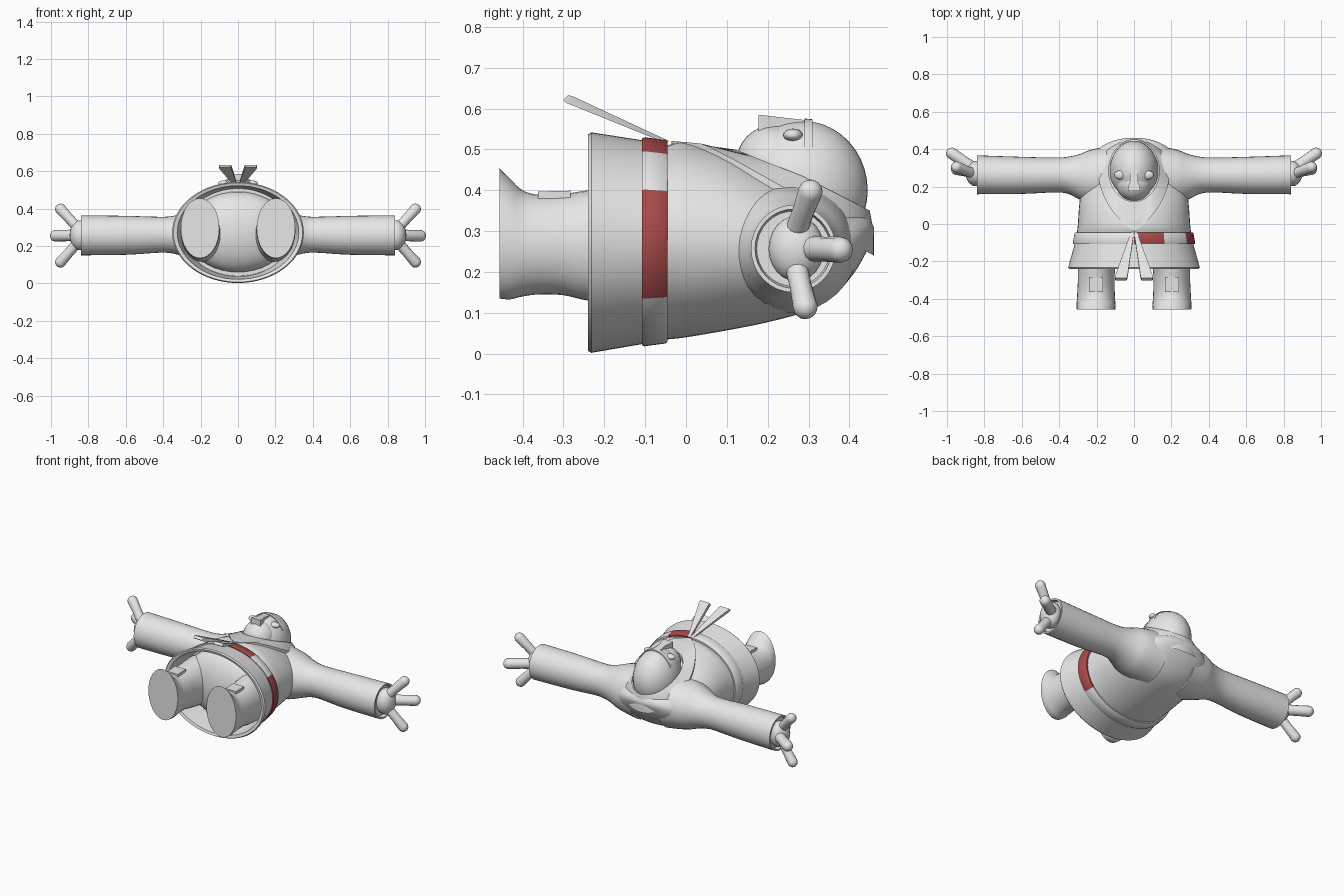
import bpy, bmesh, math
from mathutils import Vector

if "Cube" in bpy.data.objects:
    bpy.data.objects.remove(bpy.data.objects["Cube"])


def material(name, rgb):
    m = bpy.data.materials.new(name)
    m.diffuse_color = (*rgb, 1)
    m.use_nodes = True
    m.node_tree.nodes["Principled BSDF"].inputs["Base Color"].default_value = m.diffuse_color
    return m


GREY = material("light grey", (0.8, 0.8, 0.8))
RED = material("belt red", (0.40, 0.07, 0.07))


def finish(name, bm, mats=(GREY,), angle=40):
    bmesh.ops.recalc_face_normals(bm, faces=bm.faces[:])
    me = bpy.data.meshes.new(name)
    bm.to_mesh(me)
    bm.free()
    ob = bpy.data.objects.new(name, me)
    bpy.context.collection.objects.link(ob)
    for m in mats:
        me.materials.append(m)
    bpy.ops.object.select_all(action='DESELECT')
    ob.select_set(True)
    bpy.context.view_layer.objects.active = ob
    bpy.ops.object.shade_smooth_by_angle(angle=math.radians(angle))
    return ob


def loft(name, rings, wrap=False, angle=40):
    """Skin a list of rings; cap the ends, or join last to first."""
    bm = bmesh.new()
    vs = [[bm.verts.new(p) for p in r] for r in rings]
    n = len(rings[0])
    pairs = list(zip(vs, vs[1:])) + ([(vs[-1], vs[0])] if wrap else [])
    for a, b in pairs:
        for j in range(n):
            k = (j + 1) % n
            bm.faces.new((a[j], a[k], b[k], b[j]))
    if not wrap:
        bm.faces.new(vs[0])
        bm.faces.new(vs[-1])
    return finish(name, bm, angle=angle)


def smooth(keys, steps=4):
    """Catmull-Rom resampling of section keys."""
    out = []
    for i in range(len(keys) - 1):
        p = [keys[max(0, min(len(keys) - 1, i + d))] for d in (-1, 0, 1, 2)]
        for s in range(steps):
            t = s / steps
            out.append(tuple(0.5 * (2 * b + (c - a) * t + (2 * a - 5 * b + 4 * c - d) * t * t
                                    + (3 * b - a - 3 * c + d) * t ** 3) for a, b, c, d in zip(*p)))
    return out + [keys[-1]]


def interp(x, pts):
    for (x0, y0), (x1, y1) in zip(pts, pts[1:]):
        if x <= x1:
            return y0 + (y1 - y0) * (x - x0) / (x1 - x0)
    return pts[-1][1]


def ring_y(y, cx, cz, rx, rz, n=48):
    return [(cx + rx * math.cos(a), y, cz + rz * math.sin(a))
            for a in (2 * math.pi * i / n for i in range(n))]


def ring_x(x, cy, cz, ry, rz, n=32):
    return [(x, cy + ry * math.cos(a), cz + rz * math.sin(a))
            for a in (2 * math.pi * i / n for i in range(n))]


def ball(name, c, r, seg=32):
    bm = bmesh.new()
    bmesh.ops.create_uvsphere(bm, u_segments=seg, v_segments=seg // 2, radius=1)
    for v in bm.verts:
        v.co = Vector([v.co[i] * r[i] + c[i] for i in range(3)])
    return finish(name, bm, angle=60)


def capsule(name, a, b, ra, rb, n=14):
    a, b = Vector(a), Vector(b)
    d = (b - a).normalized()
    u = d.orthogonal().normalized()
    w = d.cross(u)
    secs = [(a, ra), (a.lerp(b, 0.4), ra * 0.95)]
    secs += [(b + d * rb * (math.sin(t) - 1), rb * math.cos(t)) for t in (0, .35, .7, 1.05, 1.4)]
    return loft(name, [[c + (u * math.cos(t) + w * math.sin(t)) * r
                        for t in (2 * math.pi * i / n for i in range(n))] for c, r in secs], angle=60)


# upper robe: y, low z, high z, half width
torso = [(-.045, .035, .51, .305), (0, .04, .518, .30), (.1, .057, .497, .293),
         (.2, .077, .455, .28), (.3, .105, .41, .255), (.36, .14, .38, .225),
         (.41, .195, .355, .18), (.445, .255, .335, .11), (.46, .29, .31, .04)]
loft("robe_body", [ring_y(y, 0, (lo + hi) / 2, w, (hi - lo) / 2) for y, lo, hi, w in smooth(torso)])

# flared hollow skirt with a thick rim
skirt = [(-.1, 0, .272, .29, .235), (-.235, 0, .272, .325, .25), (-.24, 0, .272, .345, .265),
         (-.232, 0, .272, .352, .27), (-.11, 0, .273, .318, .25), (-.045, 0, .273, .306, .238)]
loft("robe_skirt", [ring_y(*k, n=64) for k in skirt])

# belt, red on part of one side
belt = loft("belt", [ring_y(*k, n=120) for k in
                     ((-.108, 0, .274, .30, .235), (-.108, 0, .274, .325, .253), (-.102, 0, .274, .327, .256),
                      (-.05, 0, .274, .318, .249), (-.045, 0, .274, .313, .245), (-.045, 0, .274, .29, .225))],
            wrap=True)
belt.data.materials.append(RED)
for f in belt.data.polygons:
    ang = math.degrees(math.atan2((f.center.z - .274) / .256, f.center.x / .327))
    if 60 < ang < 90 or -33 < ang < 30:
        f.material_index = 1

# collar: teardrop outer edge rising to an oval around the head
OUT_Z = [(-.035, .515), (.04, .508), (.12, .468), (.25, .395), (.38, .335), (.46, .29)]
IN_Z = [(.12, .50), (.285, .435), (.45, .35)]
outer, inner = [], []
for i in range(64):
    t = 2 * math.pi * i / 64
    y = .2125 - .2475 * math.cos(t)
    outer.append((.225 * math.sin(t) * abs(math.sin(t / 2)) ** .6, y, interp(y, OUT_Z)))
    y = .285 - .165 * math.cos(t)
    inner.append((.135 * math.sin(t), y, interp(y, IN_Z)))


def drop(pts, dz):
    return [(x, y, z + dz) for x, y, z in pts]


loft("collar", [drop(outer, -.05), drop(outer, .006), inner, drop(inner, -.08)], wrap=True)

# head, jaw and face
HC, HR = (0, .285, .40), (.13, .16, .17)
ball("head", HC, HR, 40)
ball("jaw", (0, .215, .465), (.095, .093, .095))


def head_z(x, y):
    return HC[2] + HR[2] * math.sqrt(max(0, 1 - (x / HR[0]) ** 2 - ((y - HC[1]) / HR[1]) ** 2))


def face_strip(name, half, y, width, lift, bend):
    rings = []
    for i in range(17):
        x = half * (i / 8 - 1)
        yc = y - bend * (x / half) ** 2
        lo, hi = yc - width / 2, yc + width / 2
        rings.append([(x, lo, head_z(x, lo) - .02), (x, hi, head_z(x, hi) - .02),
                      (x, hi, head_z(x, hi) + lift), (x, lo, head_z(x, lo) + lift)])
    return loft(name, rings)


face_strip("brow", .108, .3, .02, .006, 0)
face_strip("moustache", .09, .195, .018, .006, .03)
loft("nose", [[(-w, y, .53), (w, y, .53), (w, y, z), (-w, y, z)]
              for y, w, z in ((.177, .032, .585), (.205, .03, .582), (.23, .02, .579), (.31, .024, .57))])

# skirt interior: hips
ball("hips", (0, -.1, .275), (.28, .12, .215), 40)

ARM = [(.1, .25, .26, .17, .16), (.22, .25, .26, .15, .14), (.29, .252, .26, .122, .117),
       (.35, .26, .26, .1, .1), (.42, .262, .26, .093, .096), (.6, .26, .257, .099, .104),
       (.84, .263, .257, .104, .107)]
CUFF = [(.84, .263, .257, .094, .097), (.82, .263, .257, .09, .092)]
LEG = [(-.12, .19, .265, .115, .15), (-.24, .2, .265, .1, .135), (-.3, .202, .267, .098, .124),
       (-.36, .203, .267, .1, .122), (-.4, .203, .27, .102, .13), (-.43, .203, .28, .104, .147),
       (-.457, .203, .295, .103, .16)]
for s, side in ((-1, "left"), (1, "right")):
    # sleeve with an inset cuff opening
    loft("sleeve_" + side, [ring_x(s * k[0], *k[1:]) for k in smooth(ARM) + CUFF])
    # hand with three fingers
    ball("palm_" + side, (s * .845, .27, .257), (.055, .068, .08), 24)
    capsule("middle_finger_" + side, (s * .86, .30, .257), (s * 1.0, .395, .254), .032, .032)
    capsule("upper_finger_" + side, (s * .86, .27, .30), (s * .968, .312, .418), .028, .030)
    capsule("lower_finger_" + side, (s * .86, .27, .215), (s * .968, .297, .092), .028, .030)
    # leg with flared foot and instep plate
    loft("leg_" + side, [ring_y(k[0], s * k[1], *k[2:], n=32) for k in smooth(LEG)])
    loft("instep_plate_" + side, [[(s * .203 - .037, y, .35), (s * .203 + .037, y, .35),
                                   (s * .203 + .037, y, z), (s * .203 - .037, y, z)]
                                  for y, z in ((-.363, .397), (-.283, .399))])
    # belt tail sticking out to the front
    loft("belt_tail_" + side, [[(s * (cx - w), y - h, z - h), (s * (cx + w), y - h, z - h),
                                (s * (cx + w), y + h, z + h), (s * (cx - w), y + h, z + h)]
                               for cx, y, z, w, h in ((.008, -.045, .518, .008, .003),
                                                      (.068, -.285, .622, .033, .008),
                                                      (.070, -.295, .627, .03, .006))])

# eyes
for s, side in ((-1, "left"), (1, "right")):
    ball("eye_" + side, (s * .072, .262, .535), (.034, .024, .016), 20)
